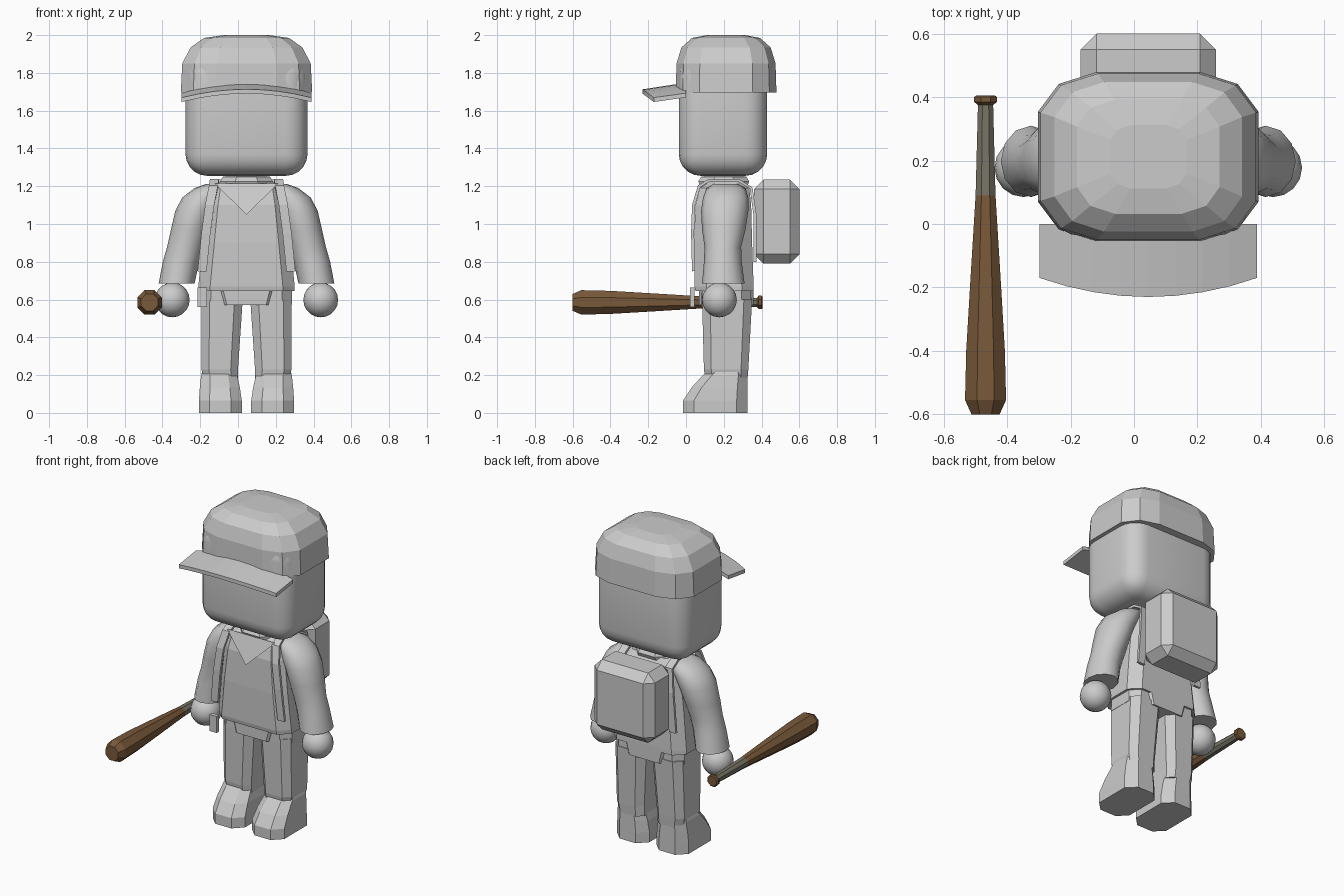
import bpy, bmesh, math
from mathutils import Vector

if "Cube" in bpy.data.objects:
    bpy.data.objects.remove(bpy.data.objects["Cube"])

CX = 0.045  # the figure's own centre line


def material(name, rgb):
    m = bpy.data.materials.new(name)
    m.use_nodes = True
    m.diffuse_color = (*rgb, 1)
    m.node_tree.nodes["Principled BSDF"].inputs["Base Color"].default_value = (*rgb, 1)
    return m


GREY = material("light grey", (0.6, 0.6, 0.6))
WOOD = material("brown wood", (0.19, 0.10, 0.042))
GRIP = material("taupe grip", (0.19, 0.175, 0.135))


def finish(name, bm, mats=(GREY,), smooth=None):
    bmesh.ops.recalc_face_normals(bm, faces=bm.faces[:])
    me = bpy.data.meshes.new(name)
    bm.to_mesh(me)
    bm.free()
    for m in mats:
        me.materials.append(m)
    ob = bpy.data.objects.new(name, me)
    bpy.context.collection.objects.link(ob)
    if smooth:
        bpy.ops.object.select_all(action='DESELECT')
        ob.select_set(True)
        bpy.context.view_layer.objects.active = ob
        bpy.ops.object.shade_smooth_by_angle(angle=math.radians(smooth))
    return ob


def loft(name, rings, mats=(GREY,), smooth=None):
    """Skin a list of rings of points and cap both ends."""
    bm = bmesh.new()
    vs = [[bm.verts.new(p) for p in r] for r in rings]
    n = len(vs[0])
    for a, b in zip(vs, vs[1:]):
        for i in range(n):
            j = (i + 1) % n
            bm.faces.new((a[i], a[j], b[j], b[i]))
    bm.faces.new(vs[0])
    bm.faces.new(vs[-1])
    return finish(name, bm, mats, smooth)


def cut_box(x0, x1, y0, y1, z, cut=0.25):
    """Rectangle with cut corners, at height z."""
    c = cut * min(x1 - x0, y1 - y0)
    return [(x0 + c, y0, z), (x1 - c, y0, z), (x1, y0 + c, z), (x1, y1 - c, z),
            (x1 - c, y1, z), (x0 + c, y1, z), (x0, y1 - c, z), (x0, y0 + c, z)]


def oval(cx, cy, z, rx, ry, n=12):
    return [(cx + rx * math.cos(math.tau * i / n), cy + ry * math.sin(math.tau * i / n), z)
            for i in range(n)]


def box(name, x, y, z, bevel=0, segments=1, smooth=None):
    bm = bmesh.new()
    bmesh.ops.create_cube(bm, size=1)
    for v in bm.verts:
        v.co = Vector([(a + b) / 2 + c * (b - a) for (a, b), c in zip((x, y, z), v.co)])
    if bevel:
        bmesh.ops.bevel(bm, geom=bm.edges[:], offset=bevel, segments=segments,
                        profile=0.5, affect='EDGES')
    return finish(name, bm, smooth=smooth)


def ribbon(name, path, thick):
    """Strip through (x, y, z, half width) stations, with thickness along y and z."""
    pts = [Vector(p[:3]) for p in path]
    rings = []
    for i, p in enumerate(pts):
        t = pts[min(i + 1, len(pts) - 1)] - pts[max(i - 1, 0)]
        w = Vector((path[i][3], 0, 0))
        n = Vector((0, -t.z, t.y)).normalized() * thick / 2
        rings.append([p - w - n, p + w - n, p + w + n, p - w + n])
    return loft(name, rings)


# Head
box("head", (CX - 0.323, CX + 0.323), (-0.038, 0.43), (1.255, 1.9), 0.115, 5, 60)

# Cap crown: twelve-sided rings
quarter = [(1, 0.53), (0.81, 0.86), (0.47, 1)]
outline = (quarter + [(-x, y) for x, y in quarter[::-1]]
           + [(-x, -y) for x, y in quarter] + [(x, -y) for x, y in quarter[::-1]])
crown = [(1.695, 0.348, 0.267), (1.85, 0.34, 0.262), (1.935, 0.296, 0.236),
         (1.985, 0.225, 0.18), (2.0, 0.12, 0.10)]
loft("cap_crown", [[(CX + x * hx, 0.212 + y * hy, z) for x, y in outline]
                   for z, hx, hy in crown])

# Cap brim: drooping arched plate
brim = []
for i in range(9):
    t = i / 4 - 1
    x, arch = CX + 0.343 * t, 0.055 * t * t
    front, back = -0.23 + 0.06 * t * t, 0.0
    brim.append([(x, front, 1.69 - arch * 0.8), (x, back, 1.725 - arch),
                 (x, back, 1.748 - arch), (x, front, 1.713 - arch * 0.8)])
loft("cap_brim", brim)

# Neck and collar
loft("neck", [oval(CX, 0.2, z, 0.1, 0.1, 10) for z in (1.18, 1.3)])
loft("collar", [cut_box(CX - a, CX + a, 0.2 - b, 0.2 + b, z, 0.3)
                for z, a, b in [(1.19, 0.14, 0.12), (1.225, 0.14, 0.135),
                                (1.25, 0.125, 0.12), (1.255, 0.09, 0.09)]])

# Torso and hips
torso = [(0.645, 0.255, 0.05, 0.358), (0.67, 0.255, 0.045, 0.358), (0.9, 0.232, 0.042, 0.35),
         (1.1, 0.21, 0.05, 0.345), (1.19, 0.19, 0.075, 0.335), (1.222, 0.15, 0.12, 0.31)]
loft("torso", [cut_box(CX - h, CX + h, y0, y1, z, 0.2) for z, h, y0, y1 in torso])
loft("hips", [cut_box(CX - 0.24, CX + 0.24, 0.085, 0.345, z, 0.2) for z in (0.575, 0.66)])
loft("shirt_tail", [cut_box(CX - h, CX + h, 0.07, 0.358, z, 0.05)
                    for z, h in ((0.57, 0.115), (0.66, 0.14))])
box("belt_tag", (-0.215, -0.165), (0.02, 0.045), (0.56, 0.665))

# Neckerchief
bm = bmesh.new()
kerchief = [bm.verts.new(p) for p in
            [(CX - 0.17, 0.07, 1.215), (CX, 0.012, 1.05), (CX + 0.17, 0.07, 1.215)]]
face = bm.faces.new(kerchief)
bmesh.ops.solidify(bm, geom=[face], thickness=0.008)
finish("neckerchief", bm)

# Paired parts
arm = [(0.685, 0.275, 0.465, 0.085, 0.31), (0.8, 0.25, 0.443, 0.095, 0.295),
       (0.88, 0.225, 0.42, 0.098, 0.292), (0.97, 0.2, 0.4, 0.085, 0.315),
       (1.07, 0.165, 0.377, 0.08, 0.33), (1.14, 0.13, 0.34, 0.09, 0.33),
       (1.19, 0.105, 0.275, 0.11, 0.315), (1.213, 0.11, 0.21, 0.15, 0.27)]
leg = [(0.17, 0.045, 0.225, 0.105, 0.325), (0.23, 0.045, 0.238, 0.095, 0.33),
       (0.6, 0.02, 0.238, 0.085, 0.35)]
foot = [(0, 0.025, 0.252, -0.015, 0.325), (0.065, 0.025, 0.252, -0.015, 0.325),
        (0.135, 0.035, 0.247, 0.03, 0.325), (0.2, 0.05, 0.24, 0.09, 0.325),
        (0.228, 0.06, 0.232, 0.125, 0.315)]
strap = [(0.235, 0.04, 0.75), (0.215, 0.035, 0.95), (0.195, 0.04, 1.1), (0.175, 0.07, 1.2),
         (0.17, 0.12, 1.23), (0.17, 0.28, 1.23), (0.17, 0.345, 1.19), (0.19, 0.365, 1.05),
         (0.21, 0.365, 0.8)]

for side, s in (("left", 1), ("right", -1)):
    def span(a, b):
        return sorted((CX + s * a, CX + s * b))

    loft(side + "_arm", [oval(CX + s * (a + b) / 2, (c + d) / 2, z, (b - a) / 2, (d - c) / 2)
                         for z, a, b, c, d in arm], smooth=50)
    loft(side + "_leg", [cut_box(*span(a, b), c, d, z, 0.2) for z, a, b, c, d in leg])
    loft(side + "_foot", [cut_box(*span(a, b), c, d, z, 0.25) for z, a, b, c, d in foot])
    ribbon(side + "_strap", [(CX + s * u, y, z, 0.024) for u, y, z in strap], 0.016)

    bm = bmesh.new()
    bmesh.ops.create_uvsphere(bm, u_segments=16, v_segments=10, radius=0.092)
    bmesh.ops.translate(bm, verts=bm.verts, vec=(CX + s * 0.393, 0.177, 0.598))
    finish(side + "_hand", bm, smooth=60)

# Backpack
box("backpack", (CX - 0.213, CX + 0.213), (0.36, 0.6), (0.79, 1.235), 0.05)

# Bat: eight-sided, with a taupe grip
bat = [(-0.6, 0.048), (-0.555, 0.07), (-0.4, 0.066), (-0.15, 0.05), (0.09, 0.034),
       (0.375, 0.026), (0.385, 0.039), (0.4, 0.039), (0.405, 0.032)]
rings = [[(-0.468 + r * math.cos(math.tau * (i + 0.5) / 8), y,
           0.585 + r * math.sin(math.tau * (i + 0.5) / 8)) for i in range(8)] for y, r in bat]
ob = loft("bat", rings, (WOOD, GRIP))
for p in ob.data.polygons:
    p.material_index = int(0.09 < p.center.y < 0.375)
